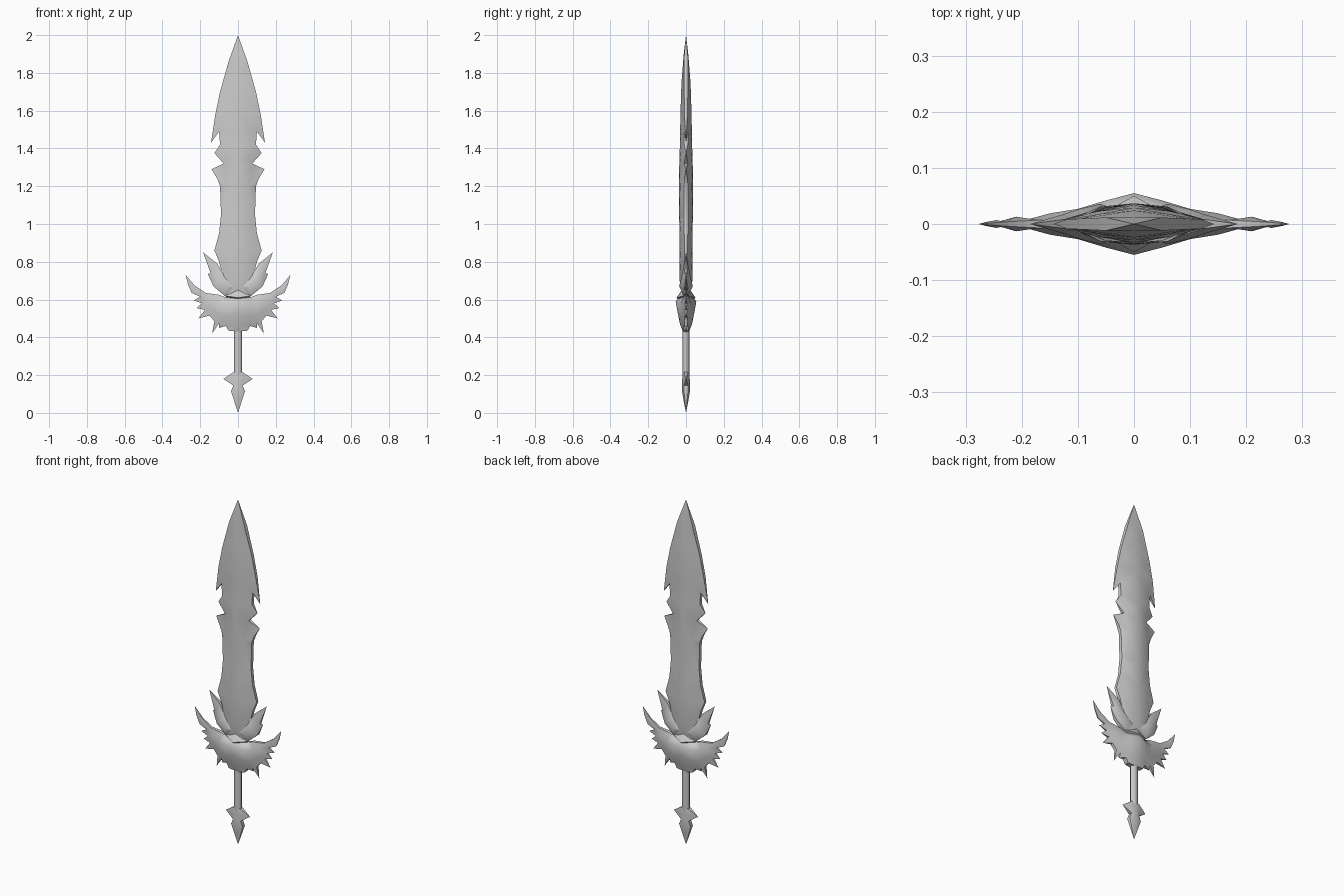
import bpy
import bmesh
from mathutils import Vector
from mathutils.geometry import delaunay_2d_cdt

cube = bpy.data.objects.get("Cube")
if cube:
    bpy.data.objects.remove(cube)

steel = bpy.data.materials.new("grey_steel")
steel.use_nodes = True
steel.diffuse_color = (.6, .6, .6, 1)
steel.node_tree.nodes["Principled BSDF"].inputs["Base Color"].default_value = (.6, .6, .6, 1)


def finish(obj, name, angle):
    """Name, colour and shade one part."""
    obj.name = name
    obj.data.materials.clear()
    obj.data.materials.append(steel)
    bpy.ops.object.select_all(action='DESELECT')
    obj.select_set(True)
    bpy.context.view_layer.objects.active = obj
    bpy.ops.object.shade_smooth_by_angle(angle=angle)


def rim_depth(before, point, after, rim):
    """Sharp outward points taper to nothing; other edges keep a thin rim."""
    into, out = point - before, after - point
    turn = into.angle_signed(out)
    if into.cross(out) > 0 and abs(turn) > 1.1:
        return 0
    return rim * max(.2, 1 - point.x / .3)


def forged_plate(name, outline, spine, swell, rim):
    """Quarter of a ridged plate from a half outline (x, z), bottom to top,
    a centre spine (z, depth) and inner points (x, z, depth), then mirrored."""
    edge = [Vector(p) for p in outline]
    mirror = Vector((-1, 1))
    padded = [edge[1] * mirror, *edge, edge[-2] * mirror]
    depths = [rim_depth(*padded[i:i + 3], rim) for i in range(len(edge))]
    ridge = [(Vector((0, z)), d) for z, d in reversed(spine)]
    inner = [(Vector((x, z)), d) for x, z, d in swell]
    border = len(edge) + len(ridge)
    flat = edge + [p for p, d in ridge + inner]
    depths += [d for p, d in ridge + inner]
    points, _, faces, origin, _, _ = delaunay_2d_cdt(
        flat, [], [list(range(border))], 1, 1e-6)

    bm = bmesh.new()
    front = {}
    shell = []
    for p, source in zip(points, origin):
        v = bm.verts.new((p.x, -depths[source[0]] if source else -rim, p.y))
        shell.append(v)
        for s in source:
            front[s] = v
    for f in faces:
        face = bm.faces.new([shell[i] for i in f])
        face.normal_update()
        if face.normal.y > 0:
            face.normal_flip()
    # Rim from the front edge back to the middle plane
    middle = [front[i] if depths[i] == 0 else bm.verts.new((p.x, 0, p.y))
              for i, p in enumerate(edge)]
    for i in range(len(edge) - 1):
        loop = [front[i + 1], front[i], middle[i], middle[i + 1]]
        loop = list(dict.fromkeys(loop))
        if len(loop) > 2:
            bm.faces.new(loop)
    mesh = bpy.data.meshes.new(name)
    bm.to_mesh(mesh)
    bm.free()
    obj = bpy.data.objects.new(name, mesh)
    bpy.context.collection.objects.link(obj)
    mod = obj.modifiers.new("both_sides", 'MIRROR')
    mod.use_axis = (True, True, False)
    mod.merge_threshold = .0005
    finish(obj, name, .9)


# Blade with barbed head and notched edges
forged_plate(
    "blade",
    [(0, .55), (.06, .6), (.08, .72), (.1, .8), (.125, .86), (.1, .95), (.09, 1.05),
     (.095, 1.2), (.11, 1.24), (.14, 1.29), (.075, 1.32), (.125, 1.375),
     (.095, 1.42), (.1, 1.49), (.143, 1.43), (.12, 1.58), (.095, 1.7), (.05, 1.86), (0, 2)],
    [(.7, .034), (.9, .035), (1.05, .036), (1.2, .037), (1.3, .036), (1.4, .033),
     (1.5, .031), (1.6, .029), (1.75, .024), (1.9, .012)],
    [(.06, .85, .028), (.06, 1, .03), (.06, 1.2, .031), (.05, 1.35, .03),
     (.065, 1.5, .023), (.06, 1.65, .018), (.04, 1.8, .012)],
    .014)

# Pair of leaves clasping the base of the blade
forged_plate(
    "leaf_collar",
    [(0, .56), (.07, .62), (.13, .67), (.16, .735), (.145, .74), (.185, .85),
     (.11, .79), (.07, .72), (0, .66)],
    [(.61, .05)],
    [(.06, .67, .036), (.1, .71, .026), (.13, .76, .016)],
    .016)

# Guard with feathered wings and lower spikes
forged_plate(
    "winged_guard",
    [(0, .43), (.05, .435), (.065, .46), (.1, .45), (.1, .475), (.137, .42), (.125, .485),
     (.15, .515), (.21, .5), (.175, .545), (.22, .555), (.19, .58), (.235, .595),
     (.2, .615), (.245, .635), (.265, .68), (.277, .73), (.23, .675), (.17, .635),
     (.1, .625), (.06, .61), (0, .64)],
    [(.47, .032), (.53, .044), (.59, .055)],
    [(.05, .58, .042), (.05, .51, .035), (.1, .58, .027), (.1, .52, .022),
     (.15, .6, .019), (.15, .555, .017), (.21, .64, .013), (.245, .675, .007)],
    .016)

# Pommel with cross spikes and pointed end
forged_plate(
    "pommel",
    [(0, 0), (.037, .115), (.025, .145), (.077, .18), (.025, .215), (0, .22)],
    [(.06, .012), (.12, .022), (.18, .02)],
    [(.03, .18, .014)],
    .012)

# Grip
bpy.ops.mesh.primitive_cylinder_add(vertices=8, radius=.022, depth=.27, location=(0, 0, .325))
grip = bpy.context.object
grip.scale.y = .8
finish(grip, "grip", .9)
